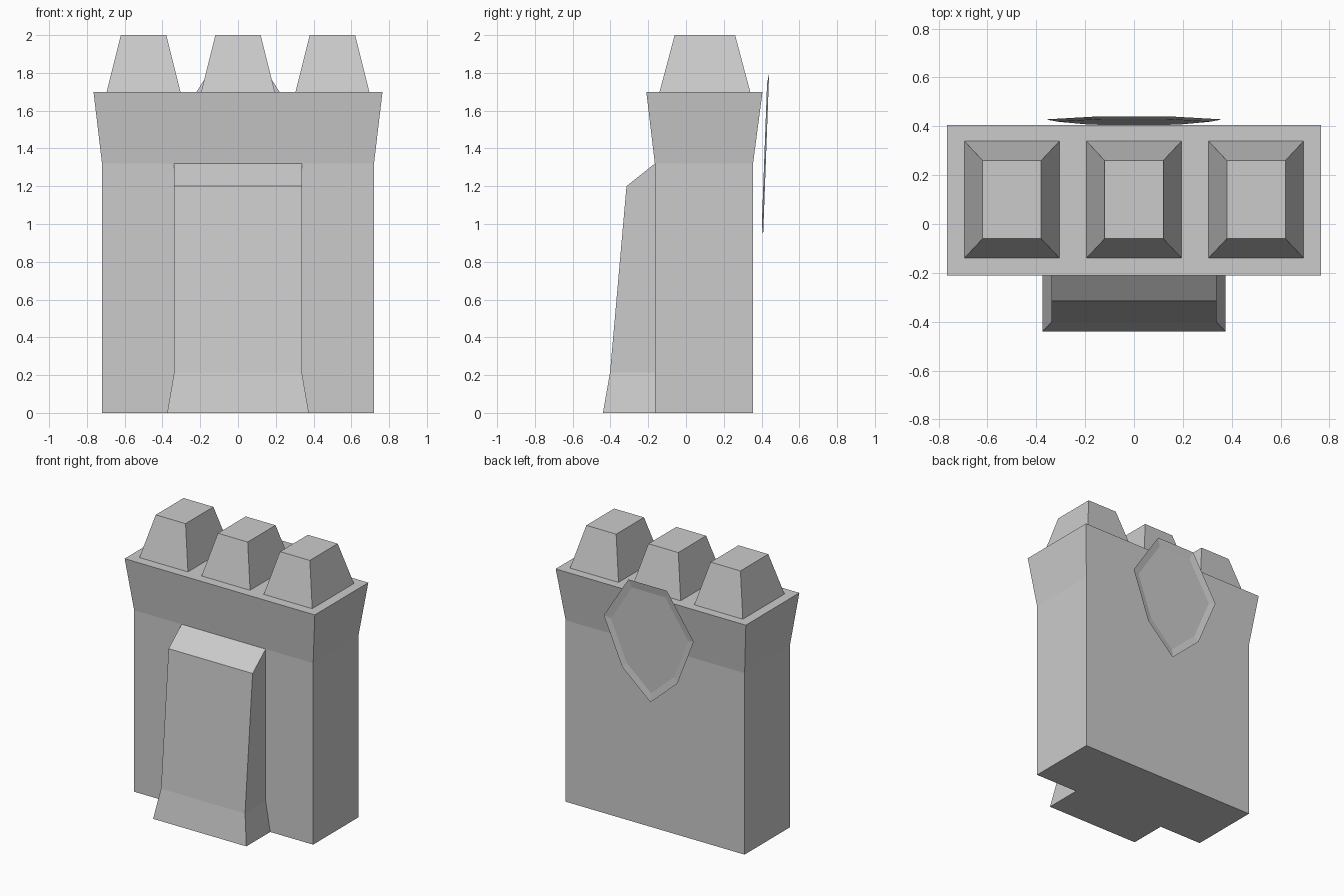
import bpy
import bmesh

cube = bpy.data.objects.get("Cube")
if cube:
    bpy.data.objects.remove(cube, do_unlink=True)

stone = bpy.data.materials.new("grey stone")
stone.use_nodes = True
GREY = (0.6, 0.6, 0.6, 1)
stone.diffuse_color = GREY
stone.node_tree.nodes["Principled BSDF"].inputs["Base Color"].default_value = GREY


def finish(name, bm):
    mesh = bpy.data.meshes.new(name)
    bm.to_mesh(mesh)
    bm.free()
    mesh.materials.append(stone)
    obj = bpy.data.objects.new(name, mesh)
    bpy.context.collection.objects.link(obj)
    return obj


def bridge(bm, lower, upper):
    """Join two vertex loops with a band of quads."""
    n = len(lower)
    for i in range(n):
        j = (i + 1) % n
        bm.faces.new((lower[i], lower[j], upper[j], upper[i]))


def loft(name, sections, centre_x=0, bottom=True):
    """Stack rectangles given as (half width, front y, back y, z)."""
    bm = bmesh.new()
    loops = []
    for half, front, back, z in sections:
        corners = ((-half, front), (half, front), (half, back), (-half, back))
        loops.append([bm.verts.new((centre_x + x, y, z)) for x, y in corners])
    for lower, upper in zip(loops, loops[1:]):
        bridge(bm, lower, upper)
    if bottom:
        bm.faces.new(loops[0][::-1])
    bm.faces.new(loops[-1])
    # Rectangles of zero depth collapse to an edge
    bmesh.ops.remove_doubles(bm, verts=bm.verts, dist=0.0001)
    bmesh.ops.recalc_face_normals(bm, faces=bm.faces)
    return finish(name, bm)


# Wall with flared parapet
WALL_FRONT, WALL_BACK, PARAPET = -0.165, 0.355, 1.7
loft("wall", [(0.72, WALL_FRONT, WALL_BACK, 0),
              (0.72, WALL_FRONT, WALL_BACK, 1.32),
              (0.765, -0.21, 0.405, PARAPET)])

# Tapered battlements
for side, x in (("right", -0.5), ("middle", 0), ("left", 0.5)):
    loft(side + "_battlement", [(0.195, -0.14, 0.34, PARAPET),
                                (0.12, -0.06, 0.26, 2)], x, bottom=False)

# Buttress with flared foot and sloping cap
loft("front_buttress", [(0.375, -0.44, WALL_FRONT, 0),
                        (0.338, -0.402, WALL_FRONT, 0.215),
                        (0.338, -0.315, WALL_FRONT, 1.2),
                        (0.338, WALL_FRONT, WALL_FRONT, 1.32)])

# Shield: shallow dish hung behind the wall, open to the back
half_outline = [(0.155, 1.8), (0.362, 1.48), (0.222, 1.135)]
outline = (half_outline + [(0, 0.935)]
           + [(-x, z) for x, z in reversed(half_outline)])
MID_Z = 1.39


def shield_loop(bm, scale, offset):
    loop = []
    for x, z in outline:
        z = MID_Z + (z - MID_Z) * scale
        y = 0.425 + 0.037 * (z - MID_Z) + offset
        loop.append(bm.verts.new((x * scale, y, z)))
    return loop


bm = bmesh.new()
rim = shield_loop(bm, 1, 0)
dish = shield_loop(bm, 0.86, -0.009)
bridge(bm, rim, dish)
bm.faces.new(dish)
bmesh.ops.recalc_face_normals(bm, faces=bm.faces)
bm.normal_update()
if sum(face.normal.y for face in bm.faces) < 0:
    bmesh.ops.reverse_faces(bm, faces=bm.faces)
finish("back_shield", bm)
